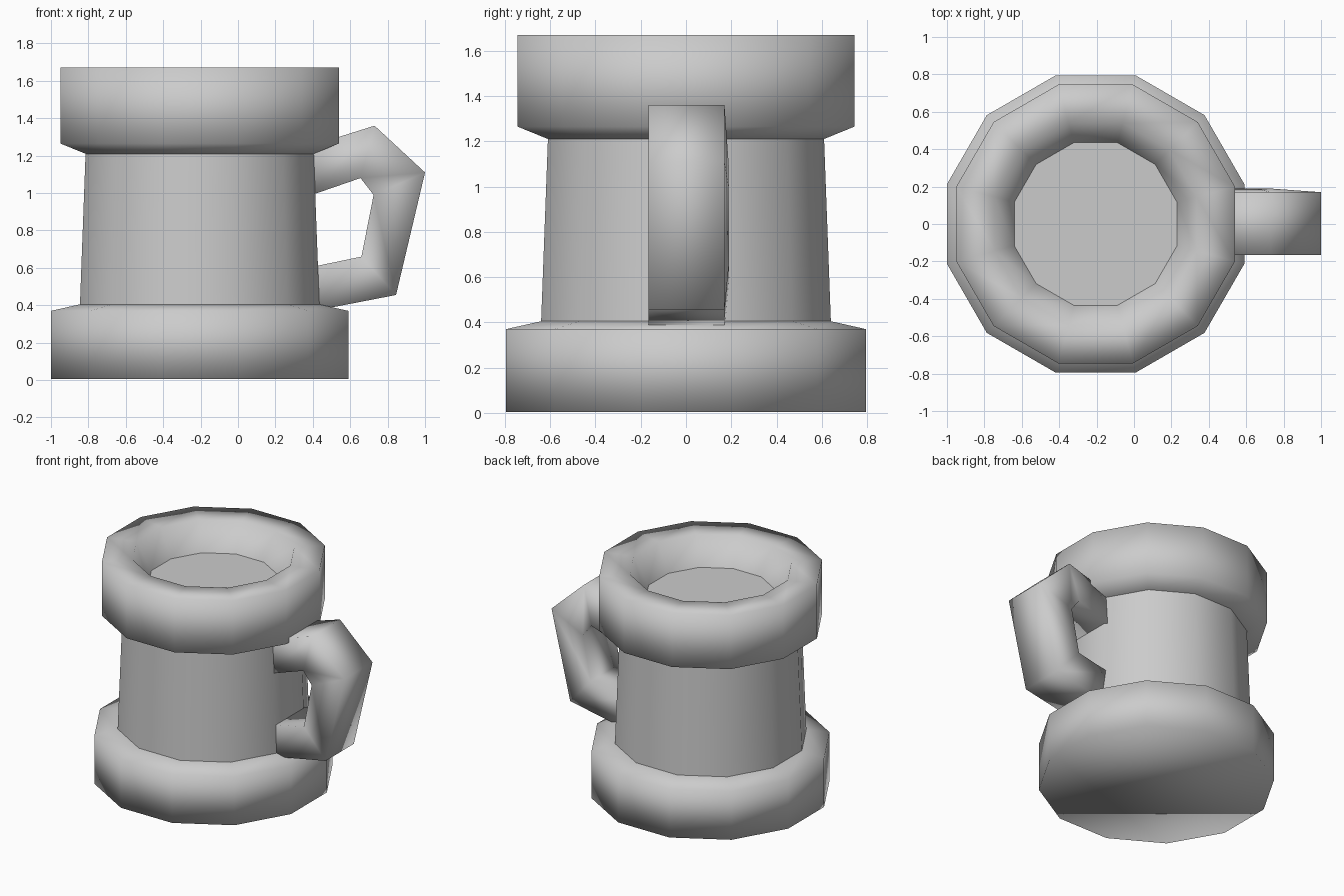
import bpy, bmesh, math

if "Cube" in bpy.data.objects:
    bpy.data.objects.remove(bpy.data.objects["Cube"])

SIDES = 12
CX = -0.205  # mug axis


def finish(name, bm, smooth=True):
    bmesh.ops.recalc_face_normals(bm, faces=bm.faces)
    for f in bm.faces:
        f.smooth = smooth
    me = bpy.data.meshes.new(name)
    bm.to_mesh(me)
    bm.free()
    ob = bpy.data.objects.new(name, me)
    bpy.context.collection.objects.link(ob)
    return ob


def bridge(bm, a, b):
    n = len(a)
    for i in range(n):
        j = (i + 1) % n
        bm.faces.new((a[i], a[j], b[j], b[i]))


def lathe(name, profile, cap=False, smooth=True):
    """Twelve-sided turned part; profile radii run to the middle of a flat."""
    bm = bmesh.new()
    rings = []
    for r, z in profile:
        R = r / math.cos(math.pi / SIDES)
        angles = [math.tau * (i + 0.5) / SIDES for i in range(SIDES)]
        rings.append([bm.verts.new((CX + R * math.cos(a), R * math.sin(a), z)) for a in angles])
    for a, b in zip(rings, rings[1:]):
        bridge(bm, a, b)
    if cap:
        bm.faces.new(rings[0])
    return finish(name, bm, smooth)


# Turned parts
lathe("base", [(0.795, 0.005), (0.795, 0.37), (0.64, 0.405)], cap=True)
lathe("body", [(0.64, 0.405), (0.61, 1.21)])
lathe("rim", [(0.61, 1.21), (0.745, 1.265), (0.745, 1.67), (0.54, 1.67), (0.435, 1.47)])
lathe("drink_surface", [(0.435, 1.47)], cap=True, smooth=False)
# The drink faces upward
for p in bpy.data.objects["drink_surface"].data.polygons:
    if p.normal.z < 0:
        p.flip()

# Handle: outer and inner (x, z) at each bend, slightly wider inside at the back
bends = [((0.38, 1.25), (0.38, 0.985)),
         ((0.73, 1.36), (0.655, 1.08)),
         ((1.00, 1.11), (0.725, 0.99)),
         ((0.845, 0.455), (0.66, 0.66)),
         ((0.38, 0.365), (0.38, 0.602))]
bm = bmesh.new()
sections = []
for (ox, oz), (ix, iz) in bends:
    sections.append([bm.verts.new(c) for c in
                     ((ox, -0.165, oz), (ox, 0.17, oz), (ix, 0.19, iz), (ix, -0.16, iz))])
for a, b in zip(sections, sections[1:]):
    bridge(bm, a, b)
bm.faces.new(sections[0])
bm.faces.new(sections[-1])
finish("handle", bm)
